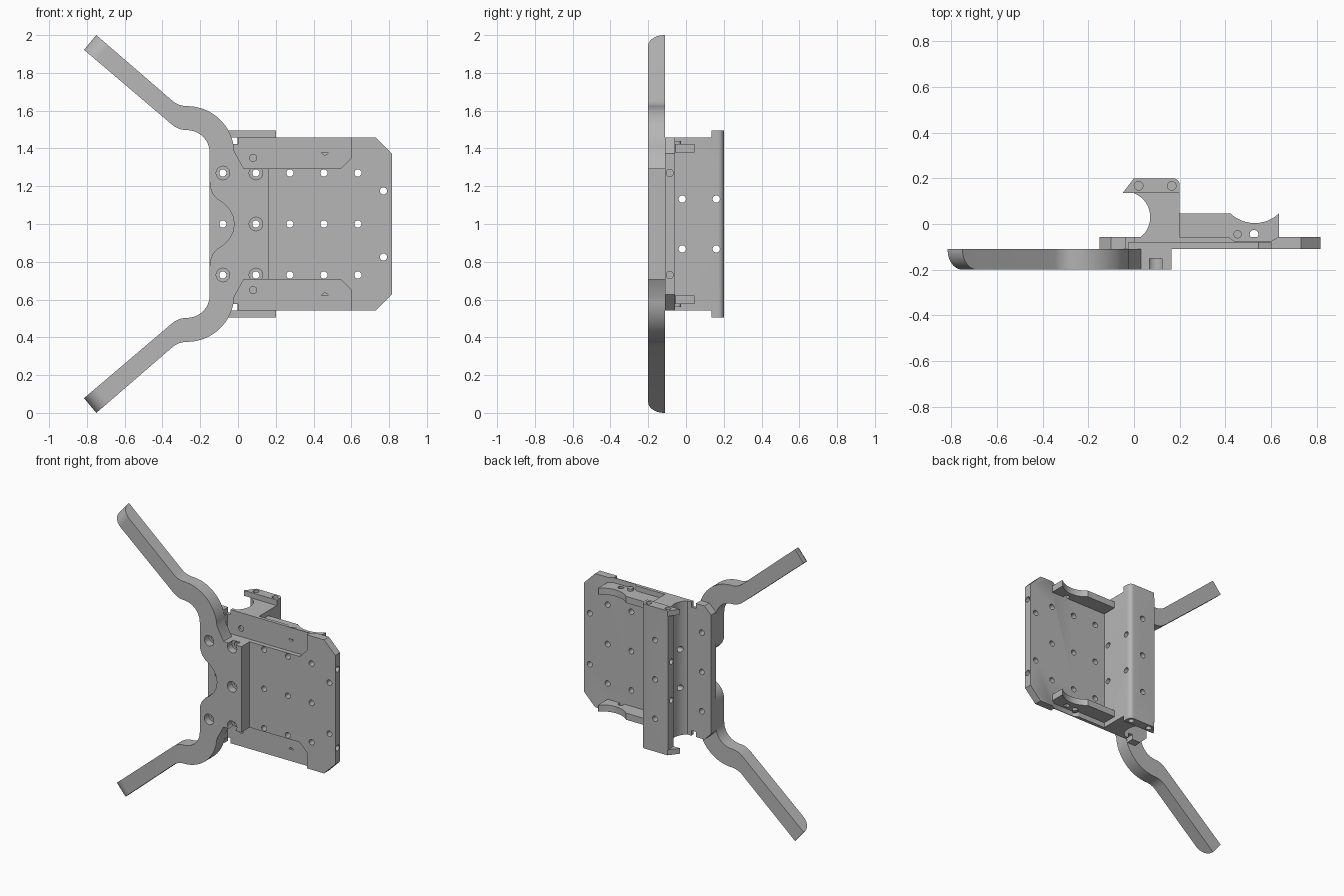
import bpy, bmesh
from math import cos, sin, radians, hypot
from mathutils import Vector

if "Cube" in bpy.data.objects:
    bpy.data.objects.remove(bpy.data.objects["Cube"])

MID = 1.0      # height of the horizontal symmetry plane
HOLE = 0.019   # screw hole radius

grey = bpy.data.materials.new("machined_grey")
grey.use_nodes = True
grey.diffuse_color = (0.47, 0.47, 0.47, 1)
grey.node_tree.nodes["Principled BSDF"].inputs["Base Color"].default_value = (0.47, 0.47, 0.47, 1)


def arc(cx, cy, r, start, end, steps=12):
    angles = [radians(start + (end - start) * i / steps) for i in range(steps + 1)]
    return [(cx + r * cos(a), cy + r * sin(a)) for a in angles]


def flip(points):
    return [(x, -w) for x, w in reversed(points)]


def place(u, v, t, axis):
    """Turn profile coordinates plus depth along an axis into a point."""
    return Vector({"x": (t, u, v), "y": (u, t, v), "z": (u, v, t)}[axis])


def add_prism(bm, points, lo, hi, axis):
    clean = []
    for p in points:
        if not clean or hypot(p[0] - clean[-1][0], p[1] - clean[-1][1]) > 1e-4:
            clean.append(p)
    ends = [[bm.verts.new(place(u, v, t, axis)) for u, v in clean] for t in (lo, hi)]
    bm.faces.new(ends[0])
    bm.faces.new(ends[1])
    for i in range(len(clean)):
        j = (i + 1) % len(clean)
        bm.faces.new((ends[0][i], ends[0][j], ends[1][j], ends[1][i]))


def finish(name, bm):
    bmesh.ops.recalc_face_normals(bm, faces=bm.faces)
    mesh = bpy.data.meshes.new(name)
    bm.to_mesh(mesh)
    bm.free()
    mesh.materials.append(grey)
    obj = bpy.data.objects.new(name, mesh)
    obj.location.z = MID
    bpy.context.collection.objects.link(obj)
    return obj


def prisms(name, parts, axis):
    """One object from a list of (profile, low, high)."""
    bm = bmesh.new()
    for points, lo, hi in parts:
        add_prism(bm, points, lo, hi, axis)
    return finish(name, bm)


def drills(name, centres, lo, hi, axis, r=HOLE):
    return prisms(name, [(arc(u, v, r, 0, 345, 23), lo, hi) for u, v in centres], axis)


def cut(obj, *cutters):
    bpy.ops.object.select_all(action="DESELECT")
    bpy.context.view_layer.objects.active = obj
    obj.select_set(True)
    for c in cutters:
        c.hide_render = True
        mod = obj.modifiers.new("cut", "BOOLEAN")
        mod.operation = "DIFFERENCE"
        mod.solver = "EXACT"
        mod.object = c
        bpy.ops.object.modifier_apply(modifier=mod.name)


# Cutters shared by several parts
ROW = 0.27
cols = [-0.08, 0.095, 0.275, 0.455, 0.635]
face_holes = [(x, w) for x in cols for w in (-ROW, 0, ROW)]
face_holes += [(0.77, 0.175), (0.77, -0.175)]
face_drill = drills("face_drill", face_holes, -0.4, 0.4, "y")
bore_drill = drills("bore_drill", [(x, w) for x in cols[:2] for w in (-ROW, 0, ROW) if (x, w) != (-0.08, 0)],
                    -0.3, -0.15, "y", 0.036)
side_drill = drills("side_drill", [(y, w) for y in (-0.02, 0.16) for w in (-0.132, 0.132)], -0.3, 0.4, "x")
edge_drill = drills("edge_drill", [(-0.085, ROW), (-0.085, -ROW)], 0.75, 0.9, "x")
pocket_shape = [(-0.025, 0.6), (-0.025, 0.294), (0.545, 0.294), (0.6, 0.35), (0.6, 0.6)]
pocket = prisms("pocket_cutter", [(s, -0.2, -0.08) for s in (pocket_shape, flip(pocket_shape))], "y")
pocket_drill = drills("pocket_drill", [(x, s * w) for x, w in ((0.08, 0.35), (0.46, 0.385)) for s in (1, -1)],
                      -0.2, -0.065, "y")
relief_shape = [(0.41, -0.04), (0.41, -0.055), (0.44, -0.075), (0.6, -0.075), (0.635, -0.055), (0.635, -0.04)]
relief = prisms("relief_cutter", [(relief_shape, 0.423, 0.6), (relief_shape, -0.6, -0.423)], "z")

# Base plate with clipped corners and a small notch at each end
half = [(0.815, 0.373), (0.73, 0.458), (0, 0.458), (0, 0.423), (-0.035, 0.423), (-0.035, 0.458),
        (-0.1, 0.458), (-0.15, 0.408)]
plate = prisms("base_plate", [(half + flip(half), -0.11, -0.057)], "y")
cut(plate, pocket, pocket_drill, relief, face_drill, edge_drill)

# Tall clamp block with a long concave groove and a rounded back edge
crown = arc(0.17, 0.17, 0.03, 0, 90, 8)
groove = arc(-0.0416, 0.03, 0.1125, 68, -52, 20)
block = prisms("clamp_block", [(crown + [(-0.003, 0.2)] + groove + [(0.2, -0.06)], -0.458, 0.458)], "z")
cut(block, face_drill, side_drill)

# Hooked caps on both ends of the block
hook = crown + [(0.0, 0.2), (-0.05, 0.135), (0.2, 0.135)]
caps = prisms("hooked_caps", [(hook, 0.458, 0.495), (hook, -0.495, -0.458)], "z")
cap_spots = [(0.02, 0.167), (0.165, 0.167)]
cut(caps, drills("cap_drill_top", cap_spots, 0.46, 0.6, "z"),
    drills("cap_drill_bottom", cap_spots, -0.6, -0.46, "z"))

# Side lugs with a scooped edge
scoop = arc(0.528, 0.158, 0.154, 313, 227, 16)
lug_shape = [(0.19, -0.08), (0.6, -0.08), (0.635, -0.055), (0.635, 0.045)] + scoop + [(0.19, 0.045)]
lugs = prisms("side_lugs", [(lug_shape, 0.378, 0.423), (lug_shape, -0.423, -0.378)], "z")
cut(lugs, drills("lug_drill", [(0.525, -0.045)], -0.6, 0.6, "z"), pocket)

# Small pins standing on the lugs
pins = prisms("lug_pins", [(arc(0.453, -0.045, 0.018, 0, 345, 23), lo, lo + 0.03)
                           for lo in (0.41, -0.44)], "z")

# Double-armed handle with swept arms and a scalloped middle
upper = [(0.165, 0.294), (0.03, 0.294)]
upper += arc(-0.27, 0.374, 0.25, 3, 90, 16)
upper += arc(-0.27, 0.744, 0.12, 270, 230, 8)
upper += [(-0.75, 1.0), (-0.815, 0.922)]
upper += arc(-0.27, 0.62, 0.123, 230, 270, 8)
upper += arc(-0.27, 0.377, 0.12, 90, 0, 12)
upper += [(-0.15, 0.225), (-0.146, 0.19), (-0.133, 0.158), (-0.11, 0.132), (-0.075, 0.108),
          (-0.045, 0.078), (-0.026, 0.04)]
bm = bmesh.new()
add_prism(bm, upper + [(-0.02, 0)] + flip(upper), -0.2, -0.11, "y")
bmesh.ops.recalc_face_normals(bm, faces=bm.faces)
tips = [e for e in bm.edges if all(v.co.y < -0.19 and abs(v.co.z) > 0.9 for v in e.verts)]
bmesh.ops.bevel(bm, geom=tips, offset=0.086, segments=10, profile=0.5, affect="EDGES")
handle = finish("twin_arm_handle", bm)
cut(handle, bore_drill, face_drill)

# Remove the cutters and smooth the curved walls
for obj in [o for o in bpy.data.objects if "drill" in o.name or "cutter" in o.name]:
    bpy.data.objects.remove(obj)
for obj in (plate, block, caps, lugs, pins, handle):
    bpy.ops.object.select_all(action="DESELECT")
    bpy.context.view_layer.objects.active = obj
    obj.select_set(True)
    bpy.ops.object.shade_smooth_by_angle(angle=radians(30))
